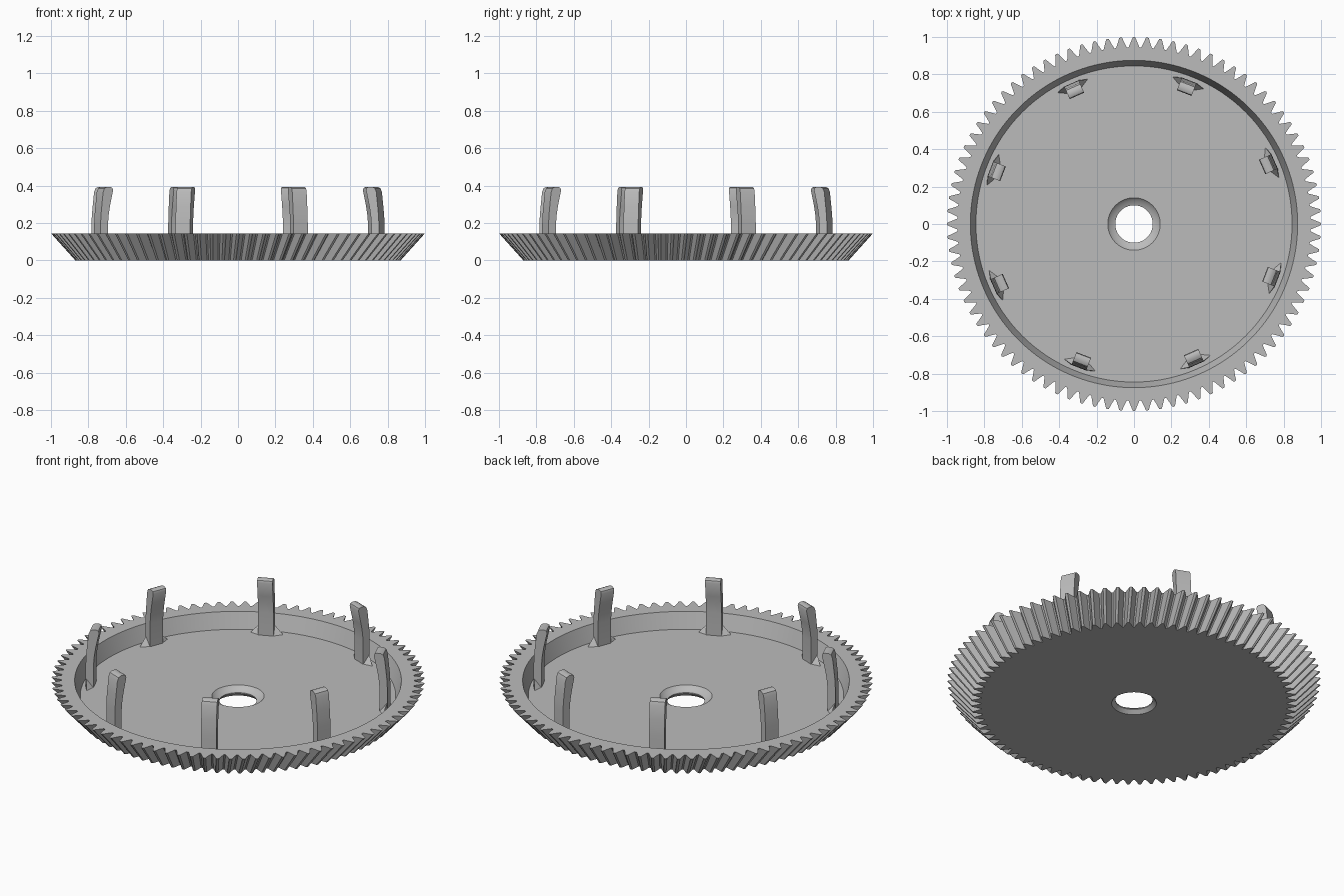
import bpy, bmesh
from math import cos, sin, pi, radians, tau

cube = bpy.data.objects.get("Cube")
if cube:
    bpy.data.objects.remove(cube, do_unlink=True)

grey = bpy.data.materials.new("plain_grey")
grey.use_nodes = True
COLOUR = (0.5, 0.5, 0.5, 1)
grey.diffuse_color = COLOUR
grey.node_tree.nodes["Principled BSDF"].inputs["Base Color"].default_value = COLOUR

TEETH = 88
TWIST = 0.02
# One tooth: position across the pitch, share of the tooth depth
TOOTH = [(0.07, 0), (0.27, 0.55), (0.39, 0.95), (0.5, 1), (0.61, 0.95),
         (0.73, 0.55), (0.93, 0)]
COUNT = TEETH * len(TOOTH)


def finish(bm, name, angle=30):
    bmesh.ops.recalc_face_normals(bm, faces=bm.faces)
    mesh = bpy.data.meshes.new(name)
    bm.to_mesh(mesh)
    bm.free()
    mesh.materials.append(grey)
    obj = bpy.data.objects.new(name, mesh)
    bpy.context.collection.objects.link(obj)
    bpy.ops.object.select_all(action='DESELECT')
    obj.select_set(True)
    bpy.context.view_layer.objects.active = obj
    bpy.ops.object.shade_smooth_by_angle(angle=radians(angle))
    return obj


def toothed_loop(bm, root, tip, z, turn):
    loop = []
    for t in range(TEETH):
        for across, depth in TOOTH:
            a = (t + across - 0.5) * tau / TEETH + turn
            r = root + (tip - root) * depth
            loop.append(bm.verts.new((r * cos(a), r * sin(a), z)))
    return loop


def round_loop(bm, r, z):
    return [bm.verts.new((r * cos(i * tau / COUNT), r * sin(i * tau / COUNT), z))
            for i in range(COUNT)]


# Dished bevel gear: toothed skirt, rim, recess, and chamfered centre hole
bm = bmesh.new()
loops = [toothed_loop(bm, 0.82, 0.87, 0, -TWIST),
         toothed_loop(bm, 0.945, 1.0, 0.145, 0)]
for r, z in [(0.875, 0.145), (0.845, 0.053), (0.14, 0.053), (0.125, 0.036),
             (0.10, 0.026), (0.10, 0.02), (0.12, 0)]:
    loops.append(round_loop(bm, r, z))
for low, high in zip(loops, loops[1:] + loops[:1]):
    for i in range(COUNT):
        j = (i + 1) % COUNT
        bm.faces.new((low[i], low[j], high[j], high[i]))
finish(bm, "bevel_gear")

# Side profile of a clip: radius, height
CLIP = [(0.78, 0.045), (0.78, 0.19), (0.776, 0.24), (0.768, 0.29), (0.75, 0.375),
        (0.754, 0.388), (0.765, 0.393), (0.785, 0.393), (0.8, 0.385),
        (0.808, 0.365), (0.816, 0.29), (0.821, 0.24), (0.823, 0.19), (0.823, 0.045)]
HALF = 0.042


def add_clip(index):
    a = radians(24 + 45 * index)

    def point(r, side, z):
        return bm.verts.new((r * cos(a) - side * sin(a), r * sin(a) + side * cos(a), z))

    # Bent prong
    bm = bmesh.new()
    ends = [[point(r, s, z) for r, z in CLIP] for s in (-HALF, HALF)]
    for end in ends:
        bm.faces.new(end)
    for i in range(len(CLIP)):
        j = (i + 1) % len(CLIP)
        bm.faces.new((ends[0][i], ends[0][j], ends[1][j], ends[1][i]))
    # Small tapered foot on either side
    for s in (-1, 1):
        base = [point(0.78, s * HALF, 0.05), point(0.823, s * HALF, 0.05),
                point(0.82, s * HALF, 0.1)]
        tip = point(0.808, s * 0.09, 0.052)
        bm.faces.new(base)
        for i in range(3):
            bm.faces.new((base[i], base[(i + 1) % 3], tip))
    finish(bm, f"clip_{index + 1}")


for k in range(8):
    add_clip(k)
